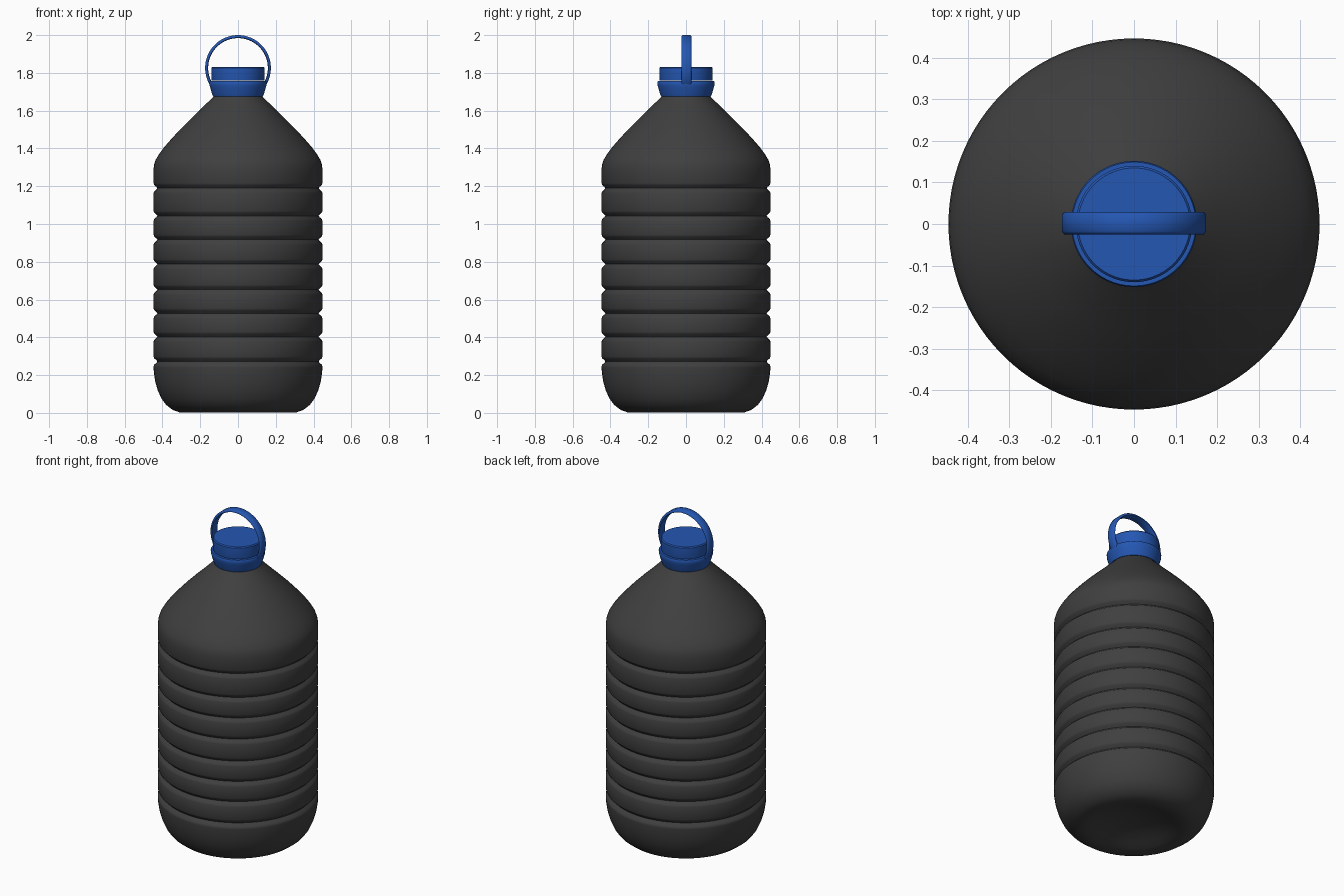
import bpy, bmesh, math

if "Cube" in bpy.data.objects:
    bpy.data.objects.remove(bpy.data.objects["Cube"])


def material(name, rgb):
    m = bpy.data.materials.new(name)
    m.diffuse_color = (*rgb, 1)
    m.use_nodes = True
    m.node_tree.nodes["Principled BSDF"].inputs["Base Color"].default_value = m.diffuse_color
    return m


GREY = material("dark grey plastic", (0.05, 0.05, 0.05))
BLUE = material("blue plastic", (0.018, 0.095, 0.45))


def finish(name, bm, mat, angle):
    bmesh.ops.recalc_face_normals(bm, faces=bm.faces[:])
    me = bpy.data.meshes.new(name)
    bm.to_mesh(me)
    bm.free()
    me.materials.append(mat)
    ob = bpy.data.objects.new(name, me)
    bpy.context.collection.objects.link(ob)
    bpy.ops.object.select_all(action='DESELECT')
    ob.select_set(True)
    bpy.context.view_layer.objects.active = ob
    bpy.ops.object.shade_smooth_by_angle(angle=math.radians(angle))
    return ob


def lathe(name, profile, mat, angle=35, steps=96):
    """Spin (radius, z) points around the z axis."""
    bm = bmesh.new()
    verts = [bm.verts.new((r, 0, z)) for r, z in profile]
    edges = [bm.edges.new(p) for p in zip(verts, verts[1:])]
    bmesh.ops.spin(bm, geom=verts + edges, cent=(0, 0, 0), axis=(0, 0, 1),
                   angle=math.tau, steps=steps, use_duplicate=False)
    bmesh.ops.remove_doubles(bm, verts=bm.verts[:], dist=1e-5)
    return finish(name, bm, mat, angle)


# Bottle: dimpled base, rounded foot, grooved wall, domed shoulder
R = 0.447
profile = [(0, 0.06), (0.08, 0.056), (0.15, 0.043), (0.21, 0.022), (0.25, 0.007), (0.28, 0.001),
           (0.31, 0.003), (0.345, 0.015), (0.38, 0.042), (0.405, 0.075),
           (0.425, 0.12), (0.438, 0.165), (0.445, 0.21), (R, 0.24)]
for z in (0.272, 0.403, 0.527, 0.652, 0.787, 0.917, 1.043, 1.19):
    profile += [(R, z - 0.026), (R - 0.004, z - 0.016), (R - 0.015, z - 0.007), (R - 0.02, z),
                (R - 0.015, z + 0.007), (R - 0.004, z + 0.016), (R, z + 0.026)]
profile += [(R, 1.29), (0.444, 1.315), (0.436, 1.34), (0.418, 1.37), (0.39, 1.408),
            (0.352, 1.451), (0.307, 1.5), (0.257, 1.55), (0.205, 1.6),
            (0.165, 1.64), (0.135, 1.668), (0.122, 1.685), (0.118, 1.74)]
lathe("bottle_body", profile, GREY, 60)

# Collar ring under the cap
lathe("collar_ring", [(0.118, 1.676), (0.132, 1.676), (0.138, 1.69), (0.147, 1.722),
                      (0.151, 1.735), (0.152, 1.75), (0.149, 1.756), (0.118, 1.756)], BLUE)

# Screw cap
lathe("screw_cap", [(0, 1.759), (0.139, 1.759), (0.140, 1.763), (0.140, 1.826),
                    (0.135, 1.832), (0, 1.832)], BLUE)

# Carrying loop: flat band swept along an arc, ends resting on the collar
section = [(0.158, -0.02), (0.161, -0.027), (0.168, -0.027), (0.174, -0.02),
           (0.174, 0.02), (0.168, 0.027), (0.161, 0.027), (0.158, 0.02)]
bm = bmesh.new()
rings = []
N = 64
for i in range(N + 1):
    a = math.radians(-31 + 242 * i / N)
    rings.append([bm.verts.new((r * math.cos(a), y + 0.002, 1.826 + r * math.sin(a)))
                  for r, y in section])
for a, b in zip(rings, rings[1:]):
    for k in range(8):
        j = (k + 1) % 8
        bm.faces.new((a[k], a[j], b[j], b[k]))
bm.faces.new(rings[0])
bm.faces.new(rings[-1])
finish("carrying_loop", bm, BLUE, 50)
